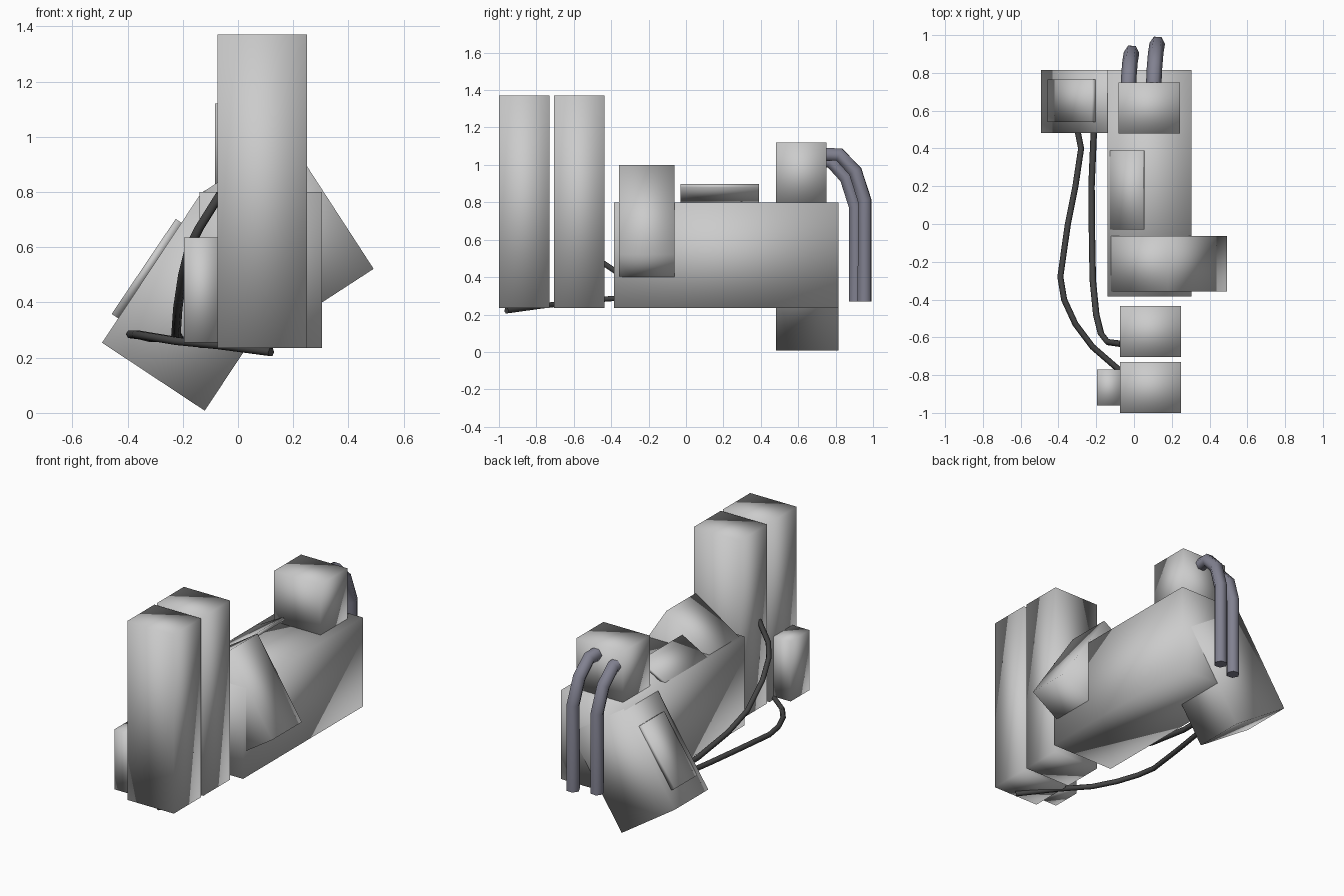
import bpy, math
from mathutils import Vector

if "Cube" in bpy.data.objects:
    bpy.data.objects.remove(bpy.data.objects["Cube"])


def smooth(ob):
    for p in ob.data.polygons:
        p.use_smooth = True


def box(name, center, size, tilt=0):
    """Box with given centre and size, tilted about the y axis (degrees)."""
    bpy.ops.mesh.primitive_cube_add(size=1, location=center)
    ob = bpy.context.object
    ob.name = name
    for v in ob.data.vertices:
        v.co = Vector([a * b for a, b in zip(v.co, size)])
    ob.rotation_euler.y = math.radians(tilt)
    smooth(ob)
    return ob


def span(name, x, y, z):
    return box(name, [(a + b) / 2 for a, b in (x, y, z)],
               [b - a for a, b in (x, y, z)])


def tube(name, pts, radius, mat, res):
    """Capped round tube along a polyline."""
    cu = bpy.data.curves.new(name, 'CURVE')
    cu.dimensions = '3D'
    cu.bevel_depth = radius
    cu.bevel_resolution = res
    cu.use_fill_caps = True
    sp = cu.splines.new('POLY')
    sp.points.add(len(pts) - 1)
    for p, co in zip(sp.points, pts):
        p.co = (*co, 1)
    sp.use_smooth = True
    cu.materials.append(mat)
    ob = bpy.data.objects.new(name, cu)
    bpy.context.collection.objects.link(ob)
    return ob


def material(name, color):
    m = bpy.data.materials.new(name)
    m.diffuse_color = (*color, 1)
    m.use_nodes = True
    m.node_tree.nodes["Principled BSDF"].inputs["Base Color"].default_value = m.diffuse_color
    return m


pipe_mat = material("pipe_metal", (0.22, 0.22, 0.28))
cable_mat = material("cable_rubber", (0.06, 0.06, 0.06))

# Main body, and two upright tanks with a side unit
span("main_body", (-0.14, 0.305), (-0.385, 0.815), (0.235, 0.80))
span("front_tank", (-0.075, 0.25), (-1.0, -0.73), (0.235, 1.37))
span("rear_tank", (-0.075, 0.25), (-0.705, -0.435), (0.235, 1.37))
span("tank_side_unit", (-0.195, -0.07), (-0.96, -0.77), (0.255, 0.635))

# Block on the rear of the body
span("top_block", (-0.083, 0.243), (0.48, 0.75), (0.795, 1.12))

# Tilted blocks on both flanks
box("right_tilted_block", (0.185, -0.21, 0.6625), (0.36, 0.295, 0.57), -33)
box("left_tilted_block", (-0.127, 0.648, 0.402), (0.446, 0.335, 0.65), 33.5)

# Thin plates on the left block and on top of the body
box("left_block_plate", (-0.329, 0.653, 0.522), (0.03, 0.225, 0.415), 34)
box("top_plate", (-0.036, 0.18, 0.84), (0.2, 0.42, 0.02), -29)

# Exhaust pipes bending down behind the top block
profile = [(0, 0.70, 1.057), (0.005, 0.82, 1.055), (0.012, 0.905, 0.965),
           (0.02, 0.955, 0.81), (0.02, 0.955, 0.27)]
for name, x, dy, dz in (("inner_pipe", -0.033, -0.047, -0.035),
                        ("outer_pipe", 0.103, 0, 0)):
    pts = [(x + a, b + dy, c + (dz if c > 0.5 else 0)) for a, b, c in profile]
    tube(name, pts, 0.041, pipe_mat, 1)

# Cables from the left block to the tanks
tube("low_cable", [(-0.31, 0.55, 0.27), (-0.28, 0.40, 0.27), (-0.31, 0.20, 0.27),
                   (-0.35, 0.0, 0.28), (-0.39, -0.28, 0.285), (-0.37, -0.40, 0.285),
                   (-0.31, -0.53, 0.275), (-0.22, -0.65, 0.26), (-0.07, -0.78, 0.245),
                   (0.12, -0.96, 0.22)], 0.016, cable_mat, 1)
tube("high_cable", [(-0.21, 0.55, 0.27), (-0.225, 0.20, 0.28), (-0.222, -0.10, 0.32),
                    (-0.218, -0.30, 0.38), (-0.20, -0.48, 0.50),
                    (-0.175, -0.58, 0.60), (-0.14, -0.625, 0.67),
                    (-0.065, -0.635, 0.79)], 0.017, cable_mat, 1)
